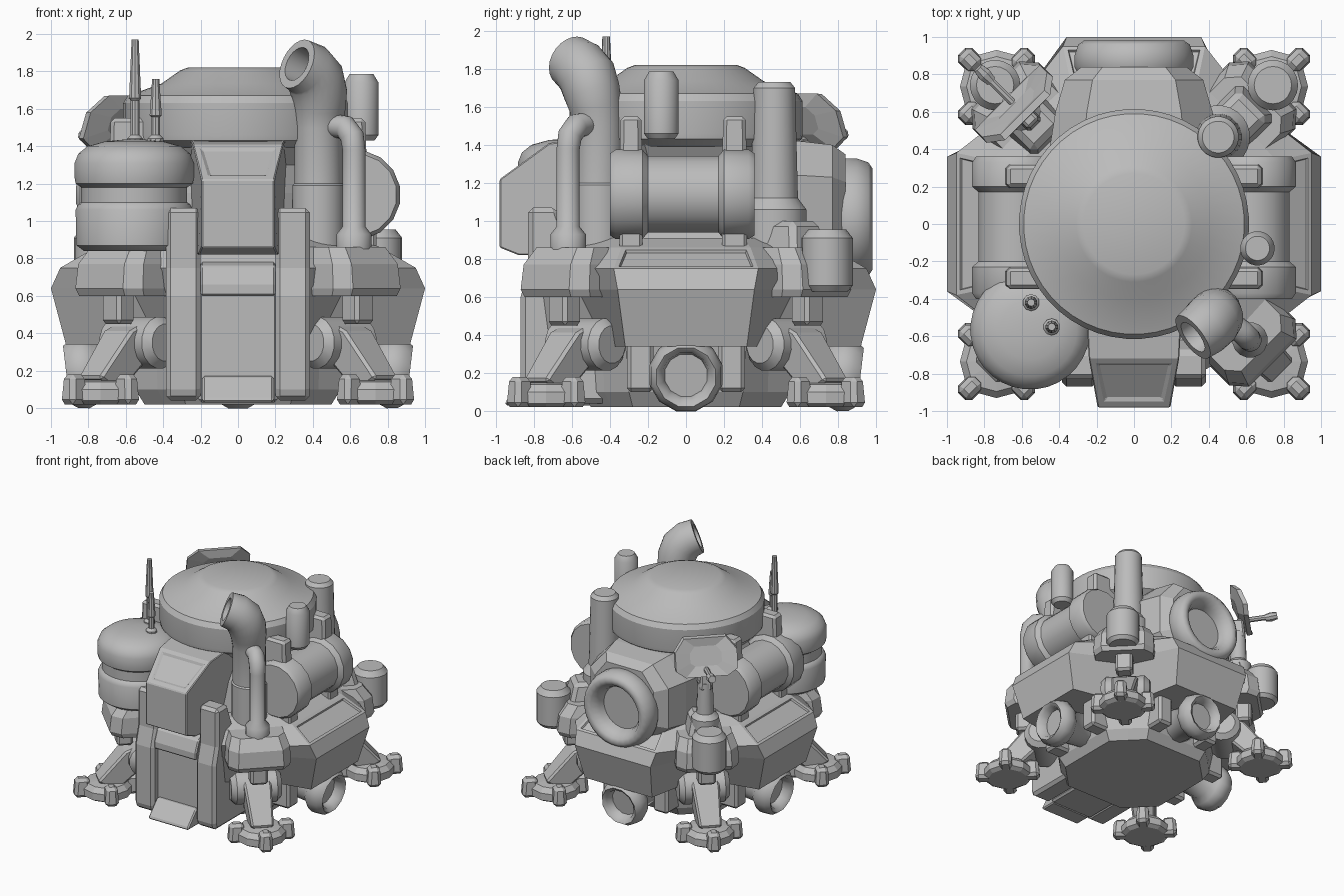
import bpy, bmesh, math
from mathutils import Matrix, Vector

cube = bpy.data.objects.get("Cube")
if cube:
    bpy.data.objects.remove(cube, do_unlink=True)

grey = bpy.data.materials.new("plain_grey")
grey.use_nodes = True
grey.diffuse_color = (0.5, 0.5, 0.5, 1)
grey.node_tree.nodes["Principled BSDF"].inputs["Base Color"].default_value = grey.diffuse_color


def loft(name, rings, smooth=0, bevel=0, mat=None):
    """Skin a list of equal-length point rings and cap both ends."""
    bm = bmesh.new()
    rows = [[bm.verts.new(p) for p in ring] for ring in rings]
    n = len(rows[0])
    for a, b in zip(rows, rows[1:]):
        for i in range(n):
            j = (i + 1) % n
            bm.faces.new((a[i], a[j], b[j], b[i]))
    bm.faces.new(rows[0])
    bm.faces.new(rows[-1])
    bmesh.ops.recalc_face_normals(bm, faces=bm.faces)
    me = bpy.data.meshes.new(name)
    bm.to_mesh(me)
    bm.free()
    if mat:
        me.transform(mat)
    me.materials.append(grey)
    if smooth:
        me.shade_smooth()
        me.set_sharp_from_angle(angle=math.radians(smooth))
    ob = bpy.data.objects.new(name, me)
    bpy.context.collection.objects.link(ob)
    if bevel:
        mod = ob.modifiers.new("edge_bevel", 'BEVEL')
        mod.width, mod.segments = bevel, 1
    return ob


def inset(ob, rule, border, depth):
    """Sink a bordered panel into every face that passes the rule."""
    bm = bmesh.new()
    bm.from_mesh(ob.data)
    bm.normal_update()
    faces = [f for f in bm.faces if rule(f.normal, f.calc_center_median())]
    bmesh.ops.inset_individual(bm, faces=faces, thickness=border)
    bmesh.ops.inset_individual(bm, faces=faces, thickness=.008, depth=-depth)
    bm.to_mesh(ob.data)
    bm.free()


def circle(r, h, seg):
    return [(r * math.cos(t), r * math.sin(t), h)
            for t in (2 * math.pi * (i + .5) / seg for i in range(seg))]


def lathe(name, profile, at=(0, 0, 0), axis=(0, 0, 1), seg=24, smooth=35, mat=None):
    """Spin (radius, height) pairs about an axis through a point."""
    m = Matrix.Translation(at) @ Vector((0, 0, 1)).rotation_difference(Vector(axis)).to_matrix().to_4x4()
    return loft(name, [circle(r, h, seg) for r, h in profile], smooth, 0, (mat or Matrix()) @ m)


def sweep(name, path, radii, seg=20, hole=0):
    """Round pipe along a path, optionally with a hollow mouth."""
    pts, rings = [Vector(p) for p in path], []
    for i, p in enumerate(pts):
        t = (pts[min(i + 1, len(pts) - 1)] - pts[max(i - 1, 0)]).normalized()
        q = Vector((0, 0, 1)).rotation_difference(t)
        rings.append([p + q @ Vector(c) for c in circle(radii[i], 0, seg)])
    if hole:
        for r, depth in ((hole, 0), (hole * .9, -.12)):
            rings.append([p + q @ Vector(c) for c in circle(r, depth, seg)])
    return loft(name, rings, 40)


def box(name, x, y, z, top=1, bevel=.015, mat=None):
    """Box from ranges, its top face scaled about its centre."""
    cx, cy = sum(x) / 2, sum(y) / 2
    rings = []
    for h, s in ((z[0], 1), (z[1], top)):
        rings.append([(cx + (x[i] - cx) * s, cy + (y[j] - cy) * s, h)
                      for i, j in ((0, 0), (1, 0), (1, 1), (0, 1))])
    return loft(name, rings, 0, bevel, mat)


def prism(name, profile, x0, x1, bevel=.015):
    return loft(name, [[(x, y, z) for y, z in profile] for x in (x0, x1)], 0, bevel)


def spin(angle):
    return Matrix.Rotation(math.radians(angle), 4, 'Z')


def notched(a, b, c, z):
    """Square ring with cut corners and a shorter, flatter front."""
    pts = []
    for k in range(4):
        for p in ((a, -b), (a, b), (c, c)):
            v = spin(90 * k) @ Vector((*p, z))
            pts.append((v.x, max(v.y, -.78), v.z))
    return pts


# Lower hull, core and dome
loft("base_core", [notched(.5, .28, .39, .02), notched(.55, .3, .43, .1), notched(.6, .32, .44, .4)])
hull = loft("hull_ring", [notched(.92, .32, .42, .34), notched(1, .36, .57, .64), notched(.95, .38, .63, .75),
                          notched(.76, .34, .56, .86), notched(.64, .3, .47, .91)])
inset(hull, lambda n, c: .75 < c.z < .86 and min(abs(c.x), abs(c.y)) < .05, .035, .015)
lathe("upper_body", [(.62, .88), (.56, 1.15), (.5, 1.3), (.58, 1.42)], seg=8, smooth=0)
lathe("dome_roof", [(.55, 1.39), (.61, 1.43), (.615, 1.46), (.615, 1.63), (.59, 1.67), (.41, 1.735),
                    (.31, 1.805), (.27, 1.82)], seg=48, smooth=25)

# Thruster nozzles and their fins on the sides and back
for k, side in ((0, "left"), (90, "back"), (180, "right")):
    lathe(side + "_nozzle", [(.14, 0), (.14, .2), (.18, .24), (.2, .29), (.19, .35), (.16, .39), (.13, .37), (.115, .31)],
          (.53, 0, .225), (1, 0, -.12), 12, 50, spin(k))
    for s in (-1, 1):
        box(side + "_nozzle_fin", (.45, .7), sorted((s * .17, s * .31)), (.1, .36), 1, .02, spin(k))

# Legs, feet and corner housings
for k, corner in ((45, "back_left"), (135, "back_right"), (225, "front_right"), (315, "front_left")):
    m = spin(k)
    lathe(corner + "_foot", [(.16, .02), (.195, .04), (.195, .1), (.16, .14), (.08, .15)],
          (1.04, 0, 0), seg=12, smooth=0, mat=m)
    for q in range(4):
        clip = m @ Matrix.Translation((1.04, 0, 0)) @ spin(90 * q)
        box(corner + "_foot_clip", (.13, .265), (-.055, .055), (.02, .18), .82, .025, clip)
    sect = [(-.07, -.08), (.07, -.08), (.07, .08), (-.07, .08)]
    loft(corner + "_leg", [[(u + a * w, b * w, z + a * .55 * w) for a, b in sect]
                           for u, z, w in ((.66, .43, 1.35), (.82, .36, 1.35), (1.05, .12, 1.1))], 0, .015, m)
    lathe(corner + "_leg_joint", [(.1, -.2), (.14, -.16), (.14, .16), (.1, .2)],
          (.75, 0, .35), (0, 1, 0), 16, 40, m)
    box(corner + "_leg_link", (.84, .97), (-.07, .07), (.45, .64), 1, .02, m)
    ring = [(.5, -.25), (.97, -.25), (1.05, -.18), (1.05, .18), (.97, .25), (.5, .25)]
    loft(corner + "_housing", [[(.5 + (u - .5) * s, v * s, z) for u, v in ring]
                               for z, s in ((.6, .96), (.64, 1), (.77, .97), (.86, .84))], 0, 0, m)
    if "back" in corner:
        lathe(corner + "_canister", [(.11, .63), (.135, .66), (.135, .91), (.1, .955)],
              (1.05, 0, 0), seg=20, mat=m)
        box(corner + "_canister_mount", (.6, .95), (-.15, .15), (.8, 1.0), .7, .03, m)

# Horizontal side tanks with end collars and brackets
for s, side in ((1, "left"), (-1, "right")):
    lathe(side + "_tank", [(.17, -.4), (.22, -.4), (.24, -.37), (.24, -.23), (.205, -.2), (.205, .17),
                           (.24, .2), (.24, .33), (.22, .36), (.17, .36)],
          (s * .63, 0, 1.14), (0, 1, 0), 16, 40)
    for y in ((-.35, -.23), (.19, .32)):
        box(side + "_tank_bracket", sorted((s * .45, s * .69)), y, (1.25, 1.55), .92, .02)
        box(side + "_tank_cradle", sorted((s * .4, s * .74)), y, (.84, 1.02))

# Front airlock: pillars, recessed door, cross bar and ramp
for s, side in ((1, "left"), (-1, "right")):
    prism(side + "_airlock_pillar", [(-.4, .04), (-.85, .04), (-.87, .1), (-.87, .6), (-.83, .75),
                                     (-.83, 1.07), (-.68, 1.07), (-.58, .8), (-.4, .8)], s * .2, s * .385, .025)
prism("airlock_door", [(-.4, .03), (-.81, .03), (-.81, .75), (-.4, .85)], -.21, .21)
prism("airlock_cross_bar", [(-.7, .6), (-.86, .6), (-.86, .66), (-.82, .76), (-.7, .8)], -.2, .2, .01)
prism("entry_ramp", [(-.8, .03), (-.95, .03), (-.95, .05), (-.84, .17), (-.8, .17)], -.19, .19, .01)

# Front cockpit pod, narrowing forward, with a recessed window
pod = prism("cockpit_pod", [(-.3, .82), (-.88, .82), (-.98, .86), (-.98, 1.22), (-.72, 1.41), (-.3, 1.46)],
            -.265, .265, .012)
for v in pod.data.vertices:
    v.co.x *= 1 + min(0, v.co.y + .6) * .7
inset(pod, lambda n, c: n.y < -.3 and n.z > .3, .06, .012)

# Rear bay with the large round port
loft("rear_bay", [[(x * w, y, 1.06 + z * h) for x, z in
                   ((-1, -.5), (-.6, -1), (.6, -1), (1, -.5), (1, .5), (.6, 1), (-.6, 1), (-1, .5))]
                  for y, w, h in ((.35, .46, .36), (.6, .42, .36), (.77, .37, .34), (.84, .28, .29))])
lathe("rear_port", [(.27, 0), (.3, .02), (.32, .06), (.32, .12), (.3, .18), (.27, .2), (.23, .19), (.19, .13), (.18, .08)],
      (0, .78, 1.01), (0, 1, 0), 28, 50)

# Front storage tank with two antennas
lathe("front_tank", [(.27, .84), (.31, .87), (.315, 1.06), (.3, 1.09), (.285, 1.1), (.285, 1.18), (.315, 1.2),
                     (.32, 1.23), (.32, 1.31), (.3, 1.36), (.25, 1.4), (.16, 1.425), (.06, 1.435)],
      (-.555, -.565, 0), seg=32, smooth=40)
for x, y, h in ((-.55, -.42, .56), (-.44, -.55, .35)):
    lathe("antenna", [(.045, 0), (.045, .03), (.025, .05), (.025, h * .42), (.034, h * .44), (.02, h)],
          (x, y, 1.41), seg=10)

# Exhaust stack, small pipe and upright cylinders
sweep("exhaust_stack", [(.43, -.46, .85), (.43, -.46, 1.19), (.43, -.46, 1.2), (.43, -.46, 1.5), (.435, -.475, 1.6),
                        (.435, -.495, 1.68), (.415, -.52, 1.76), (.375, -.56, 1.81), (.315, -.605, 1.84)],
      [.14, .14, .13, .13, .14, .15, .155, .15, .14], 24, .095)
sweep("small_pipe", [(.62, -.62, .85), (.62, -.62, .93), (.62, -.62, .97), (.62, -.62, 1.38), (.61, -.61, 1.45),
                     (.575, -.575, 1.5), (.5, -.52, 1.51)], [.095, .095, .062, .062, .065, .065, .062], 16)
lathe("short_cylinder", [(.07, 1.43), (.092, 1.46), (.092, 1.74), (.065, 1.785)], (.66, -.13, 0))
box("short_cylinder_arm", (.5, .66), (-.18, -.08), (1.46, 1.58))
lathe("tall_cylinder", [(.17, .86), (.17, 1.06), (.125, 1.12), (.11, 1.7), (.085, 1.73)], (.45, .465, 0))

# Tilted dish on the back corner with its post and feed arm
m = spin(135)
lathe("dish_post", [(.11, .9), (.11, 1.0), (.07, 1.04), (.06, 1.3)], (.86, 0, 0), seg=12, mat=m)
box("dish_arm", (.74, .92), (-.05, .05), (1.24, 1.42), .8, .015, m)
outline = [(-.25, -.09), (-.17, -.15), (.17, -.15), (.25, -.09), (.25, .05), (.17, .14), (-.17, .14), (-.25, .05)]
loft("dish_panel", [[(d + (.7 * v * v - .4 * z) * s, v * s, 1.53 + z * s) for v, z in outline]
                    for d, s in ((.82, .5), (.84, 1), (.88, .98), (.87, .5))], 0, 0, m)
sweep("feed_rod", [m @ Vector(p) for p in ((.85, 0, 1.42), (1.12, 0, 1.45))], [.022, .022], 8)
lathe("feed_tip", [(.03, -.05), (.038, 0), (.03, .05)], (1.13, 0, 1.45), (1, 0, .2), 8, 0, m)
